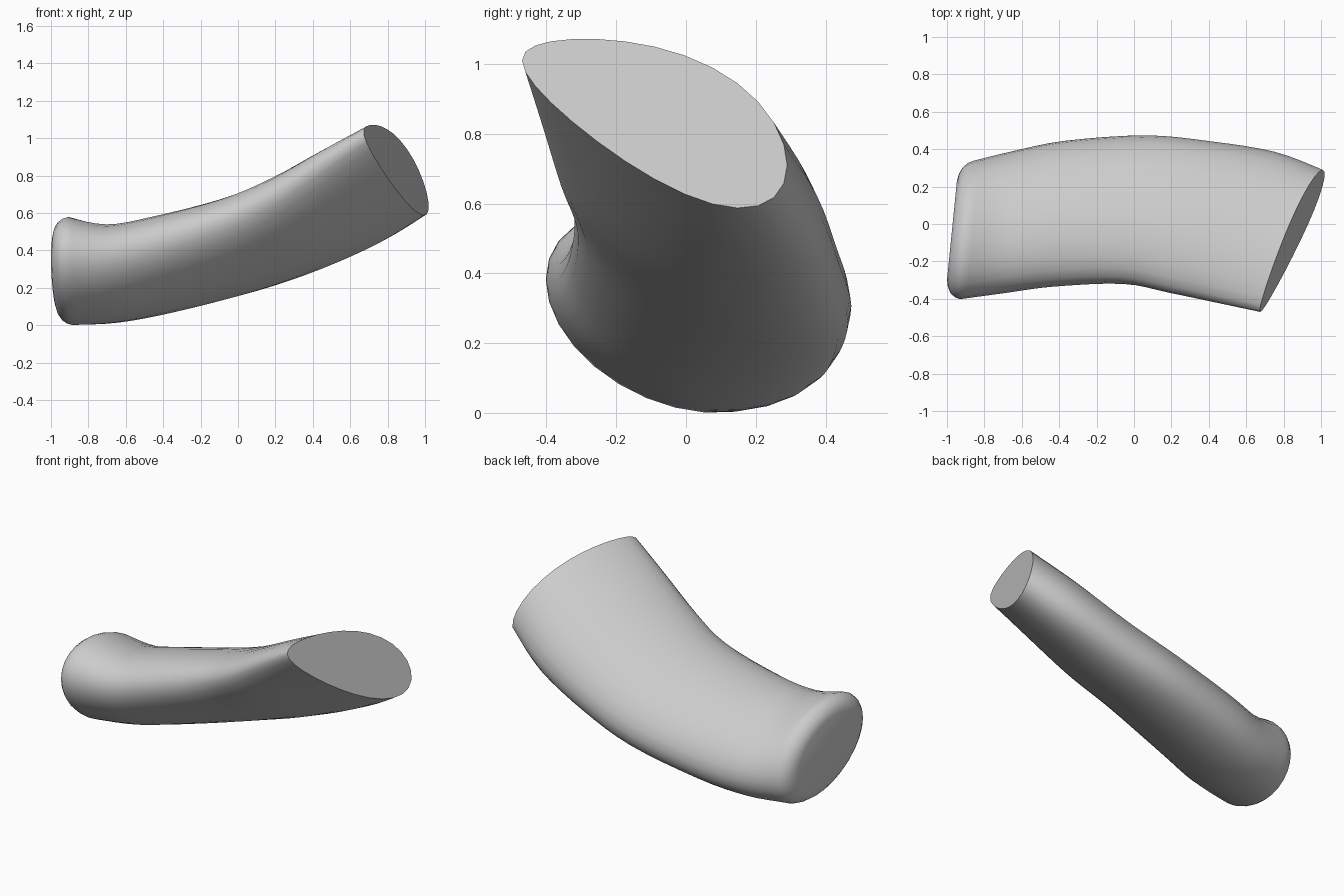
import bpy, bmesh, math

if "Cube" in bpy.data.objects:
    bpy.data.objects.remove(bpy.data.objects["Cube"])

SIDES, STEPS = 28, 4
# stations: centre x, y, z, half width, half height, lean, plane skew by y, plane skew by z,
# fullness towards +y
STATIONS = [
    (-0.895, -0.032, 0.290, 0.370, 0.290, 0.32, 0.10, 0.00, 0.00),
    (-0.670, 0.010, 0.277, 0.380, 0.263, 0.38, 0.04, -0.10, 0.00),
    (-0.400, 0.055, 0.328, 0.390, 0.255, 0.44, 0.02, -0.22, 0.03),
    (0.000, 0.077, 0.436, 0.397, 0.248, 0.52, 0.05, -0.32, 0.08),
    (0.300, 0.037, 0.555, 0.405, 0.246, 0.56, 0.15, -0.36, 0.14),
    (0.600, -0.018, 0.713, 0.404, 0.250, 0.60, 0.25, -0.34, 0.23),
    (0.842, -0.090, 0.860, 0.380, 0.242, 0.62, 0.34, -0.25, 0.33),
]


def blend(a, b, c, d, t):
    """Catmull-Rom blend of one value between b and c."""
    return 0.5 * (2 * b + (c - a) * t + (2 * a - 5 * b + 4 * c - d) * t * t
                  + (3 * b - a - 3 * c + d) * t ** 3)


def ring(bm, station, scale=1.0, dx=0.0):
    cx, cy, cz, ry, rz, lean, by, bz, full = station
    upright = math.sqrt(1 - lean * lean)
    verts = []
    for i in range(SIDES):
        t = 2 * math.pi * i / SIDES
        c, s = math.cos(t), math.sin(t)
        y = scale * ry * c
        z = scale * rz * (upright * s * (1 + full * c) - lean * c)
        verts.append(bm.verts.new((cx + dx + by * y + bz * z, cy + y, cz + z)))
    return verts


bm = bmesh.new()

# rounded blunt end
rings = [ring(bm, STATIONS[0], s, dx) for s, dx in
         ((0.72, -0.078), (0.82, -0.070), (0.91, -0.053), (0.97, -0.028))]

# curved, leaning body
n = len(STATIONS)
for k in range(n - 1):
    quad = [STATIONS[min(max(k + o, 0), n - 1)] for o in (-1, 0, 1, 2)]
    for j in range(STEPS):
        rings.append(ring(bm, [blend(*v, j / STEPS) for v in zip(*quad)]))
rings.append(ring(bm, STATIONS[-1]))

for a, b in zip(rings, rings[1:]):
    for i in range(SIDES):
        j = (i + 1) % SIDES
        bm.faces.new((a[i], a[j], b[j], b[i]))

# flat end faces
bm.faces.new(rings[0])
bm.faces.new(rings[-1])
bmesh.ops.recalc_face_normals(bm, faces=bm.faces)

mesh = bpy.data.meshes.new("curved_segment")
bm.to_mesh(mesh)
bm.free()
obj = bpy.data.objects.new("curved_segment", mesh)
bpy.context.collection.objects.link(obj)
bpy.context.view_layer.objects.active = obj
obj.select_set(True)
bpy.ops.object.shade_smooth_by_angle(angle=math.radians(48))
